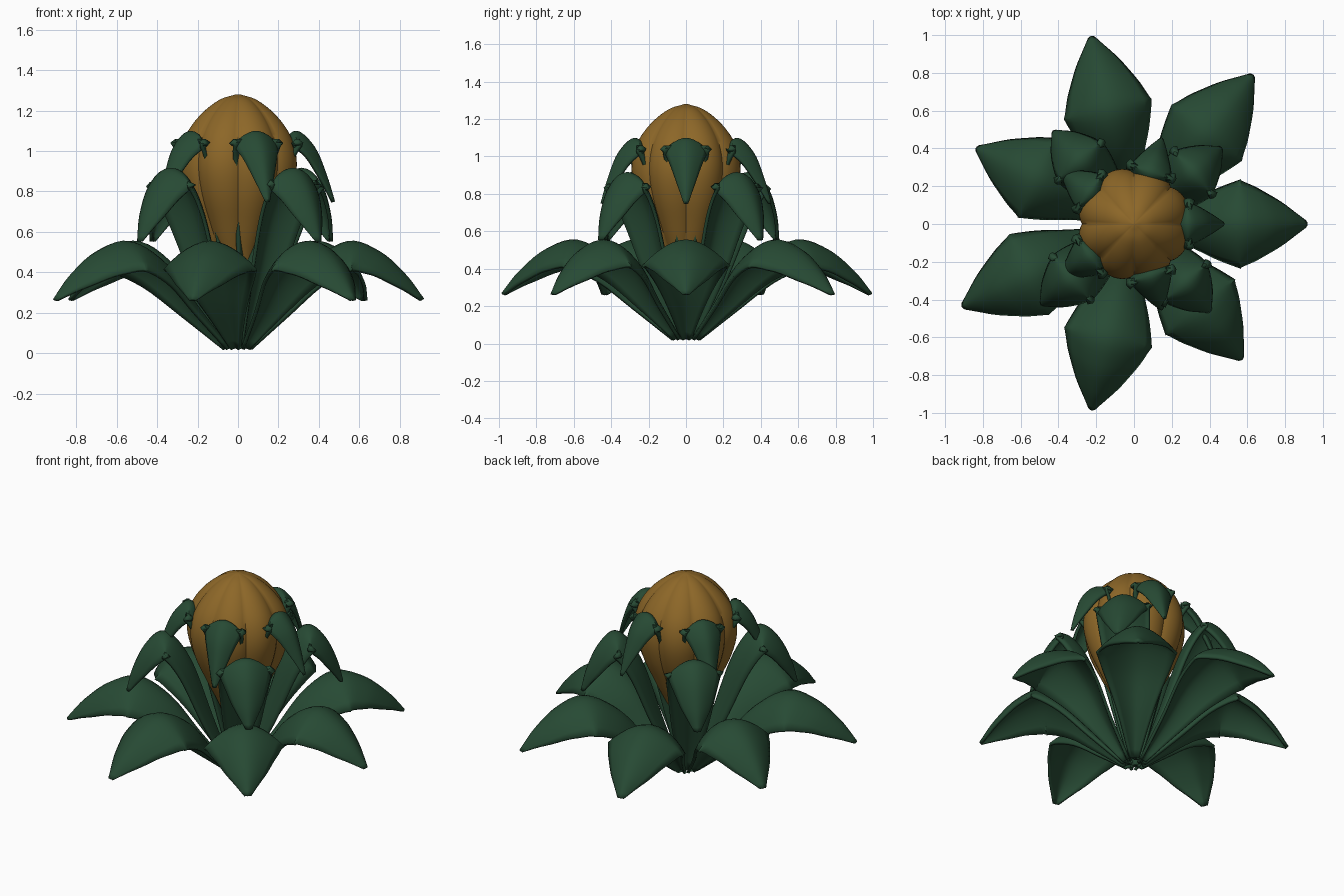
import bpy, bmesh, math
from mathutils import Vector

if "Cube" in bpy.data.objects:
    bpy.data.objects.remove(bpy.data.objects["Cube"])


def material(name, color):
    m = bpy.data.materials.new(name)
    m.diffuse_color = (*color, 1)
    m.use_nodes = True
    m.node_tree.nodes["Principled BSDF"].inputs["Base Color"].default_value = m.diffuse_color
    return m


GREEN = material("leaf_green", (0.020, 0.068, 0.034))
GOLD = material("bud_gold", (0.265, 0.135, 0.021))


def smooth_path(points, steps):
    """Catmull-Rom curve through the given points."""
    p = [Vector(q) for q in points]
    p = [2 * p[0] - p[1]] + p + [2 * p[-1] - p[-2]]
    out = []
    for i in range(1, len(p) - 2):
        a, b, c, d = p[i - 1:i + 3]
        for k in range(steps):
            t = k / steps
            out.append(0.5 * (2 * b + (c - a) * t + (2 * a - 5 * b + 4 * c - d) * t ** 2
                              + (3 * b - a - 3 * c + d) * t ** 3))
    return out + [p[-2]]


def finish(name, bm, mat):
    me = bpy.data.meshes.new(name)
    bm.to_mesh(me)
    bm.free()
    me.materials.append(mat)
    ob = bpy.data.objects.new(name, me)
    bpy.context.collection.objects.link(ob)
    bpy.ops.object.select_all(action='DESELECT')
    ob.select_set(True)
    bpy.context.view_layer.objects.active = ob
    bpy.ops.object.shade_smooth_by_angle(angle=math.radians(45))
    return ob


def petal(name, spine, angle, stretch, cup, cols=12):
    """Arched petal: spine points are (radius, height, half width)."""
    bm = bmesh.new()
    path = smooth_path([(r * stretch, z, w) for r, z, w in spine], 5)
    rows = []
    for i, p in enumerate(path):
        d = path[min(i + 1, len(path) - 1)] - path[max(i - 1, 0)]
        n = Vector((-d.y, d.x)).normalized()
        w = max(p.z, 0.006)
        row = []
        for j in range(cols + 1):
            u = 2 * j / cols - 1
            drop = cup * w * abs(u) ** 1.8
            row.append(bm.verts.new((p.x - n.x * drop, u * w, p.y - n.y * drop)))
        rows.append(row)
    for a, b in zip(rows, rows[1:]):
        for j in range(cols):
            bm.faces.new((a[j], b[j], b[j + 1], a[j + 1]))
    ob = finish(name, bm, GREEN)
    ob.rotation_euler.z = math.radians(angle)
    mod = ob.modifiers.new("thickness", 'SOLIDIFY')
    mod.thickness = 0.018
    mod.offset = -1


# Wide outer ring of seven petals
outer = [(0.045, 0.035, 0.03), (0.20, 0.23, 0.10), (0.36, 0.44, 0.19), (0.54, 0.555, 0.238),
         (0.70, 0.505, 0.20), (0.83, 0.39, 0.12), (0.92, 0.27, 0.02)]
for k, s in enumerate((1.0, 1.10, 1.11, 1.01, 1.10, 1.10, 1.0)):
    petal(f"outer_petal_{k + 1}", outer, k * 360 / 7, s, 0.6)

# Middle ring of four upright, curling petals
middle = [(0.03, 0.035, 0.03), (0.14, 0.36, 0.10), (0.25, 0.70, 0.145), (0.35, 0.875, 0.16),
          (0.44, 0.915, 0.16), (0.53, 0.83, 0.14), (0.595, 0.69, 0.09), (0.63, 0.555, 0.02)]
for k, s in enumerate((0.98, 1.04, 1.04, 0.98)):
    petal(f"middle_petal_{k + 1}", middle, 41 + 90 * k, s, 0.6)

# Top ring of five small petals curling out of the bud
top = [(0.02, 0.035, 0.02), (0.10, 0.45, 0.05), (0.17, 0.85, 0.09), (0.22, 1.03, 0.12),
       (0.29, 1.10, 0.125), (0.38, 1.02, 0.10), (0.44, 0.88, 0.055), (0.48, 0.75, 0.012)]
for k in range(5):
    petal(f"top_petal_{k + 1}", top, 72 * k, 1.0, 0.6)

# Closed bud of overlapping lobes
LOBES, SEG = 8, 96
profile = smooth_path([(0.04, 0.10), (0.10, 0.40), (0.19, 0.60), (0.27, 0.78), (0.30, 0.93),
                       (0.275, 1.06), (0.20, 1.17), (0.10, 1.25), (0.01, 1.28)], 5)
bm = bmesh.new()
rings = []
for r, z in profile:
    ring = []
    for i in range(SEG):
        a = 2 * math.pi * i / SEG
        rr = r * (0.92 + 0.09 * abs(math.sin(LOBES * a / 2)) ** 0.8)
        ring.append(bm.verts.new((rr * math.cos(a), rr * math.sin(a), z)))
    rings.append(ring)
for lo, hi in zip(rings, rings[1:]):
    for i in range(SEG):
        j = (i + 1) % SEG
        bm.faces.new((lo[i], lo[j], hi[j], hi[i]))
bm.faces.new(rings[0][::-1])
bm.faces.new(rings[-1])
bud = finish("bud", bm, GOLD)
bud.rotation_euler.z = math.radians(-90)
